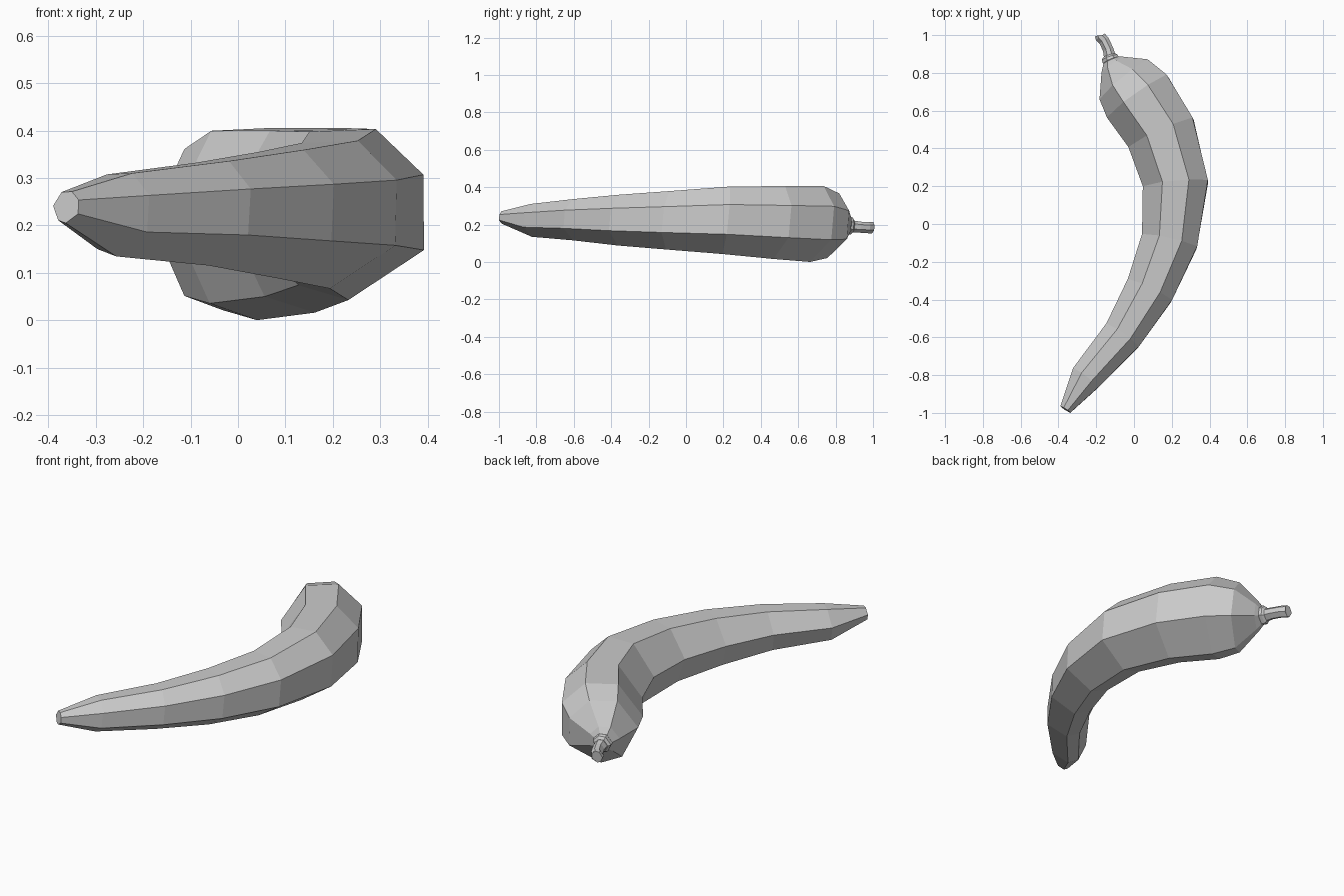
import bpy, bmesh
from mathutils import Vector

cube = bpy.data.objects.get("Cube")
if cube:
    bpy.data.objects.remove(cube, do_unlink=True)

grey = bpy.data.materials.new("plain grey")
grey.use_nodes = True
colour = (0.6, 0.6, 0.6, 1)
grey.diffuse_color = colour
grey.node_tree.nodes["Principled BSDF"].inputs["Base Color"].default_value = colour

# Seven-sided cross-section: (outward, up), flat on the outer side of the bend
SECTION = [(0.92, 0.46), (0.38, 0.98), (-0.38, 0.95), (-0.95, 0.1),
           (-0.52, -0.8), (0.05, -0.97), (0.92, -0.4)]
LEAN = 0.1  # the tops of the rings lean slightly along the path


def loft(name, stations):
    """Skin the cross-section along a path of (x, y, z, radius) stations."""
    bm = bmesh.new()
    centres = [Vector(s[:3]) for s in stations]
    rings = []
    for i, (centre, station) in enumerate(zip(centres, stations)):
        before = centres[max(i - 1, 0)]
        after = centres[min(i + 1, len(centres) - 1)]
        along = after - before
        along.z = 0
        along.normalize()
        across = Vector((along.y, -along.x, 0))
        up = Vector((0, 0, 1)) + along * LEAN
        rings.append([bm.verts.new(centre + (across * u + up * v) * station[3])
                      for u, v in SECTION])
    sides = len(SECTION)
    for low, high in zip(rings, rings[1:]):
        for k in range(sides):
            n = (k + 1) % sides
            bm.faces.new((low[k], low[n], high[n], high[k]))
    bm.faces.new(rings[0])
    bm.faces.new(rings[-1])
    bmesh.ops.recalc_face_normals(bm, faces=bm.faces[:])
    mesh = bpy.data.meshes.new(name)
    bm.to_mesh(mesh)
    bm.free()
    mesh.materials.append(grey)
    obj = bpy.data.objects.new(name, mesh)
    bpy.context.collection.objects.link(obj)


# Curved, tapering body from the blunt tip to the rounded shoulder
loft("body", [
    (-0.363, -0.982, 0.238, 0.034),
    (-0.255, -0.815, 0.222, 0.09),
    (-0.06, -0.59, 0.225, 0.113),
    (0.085, -0.35, 0.223, 0.139),
    (0.19, -0.09, 0.222, 0.16),
    (0.222, 0.212, 0.222, 0.185),
    (0.145, 0.482, 0.21, 0.2),
    (0.02, 0.675, 0.202, 0.208),
    (-0.05, 0.764, 0.193, 0.177),
    (-0.113, 0.842, 0.195, 0.076),
    (-0.125, 0.868, 0.193, 0.042),
])

# Small raised collar where the stem joins
loft("collar", [
    (-0.118, 0.855, 0.193, 0.043),
    (-0.123, 0.869, 0.193, 0.049),
    (-0.128, 0.883, 0.191, 0.046),
    (-0.131, 0.893, 0.189, 0.034),
])

# Short bent stem, cut square at the end
loft("stem", [
    (-0.126, 0.88, 0.19, 0.034),
    (-0.137, 0.925, 0.186, 0.03),
    (-0.158, 0.97, 0.183, 0.03),
    (-0.177, 0.99, 0.182, 0.031),
    (-0.178, 0.997, 0.182, 0.031),
])
